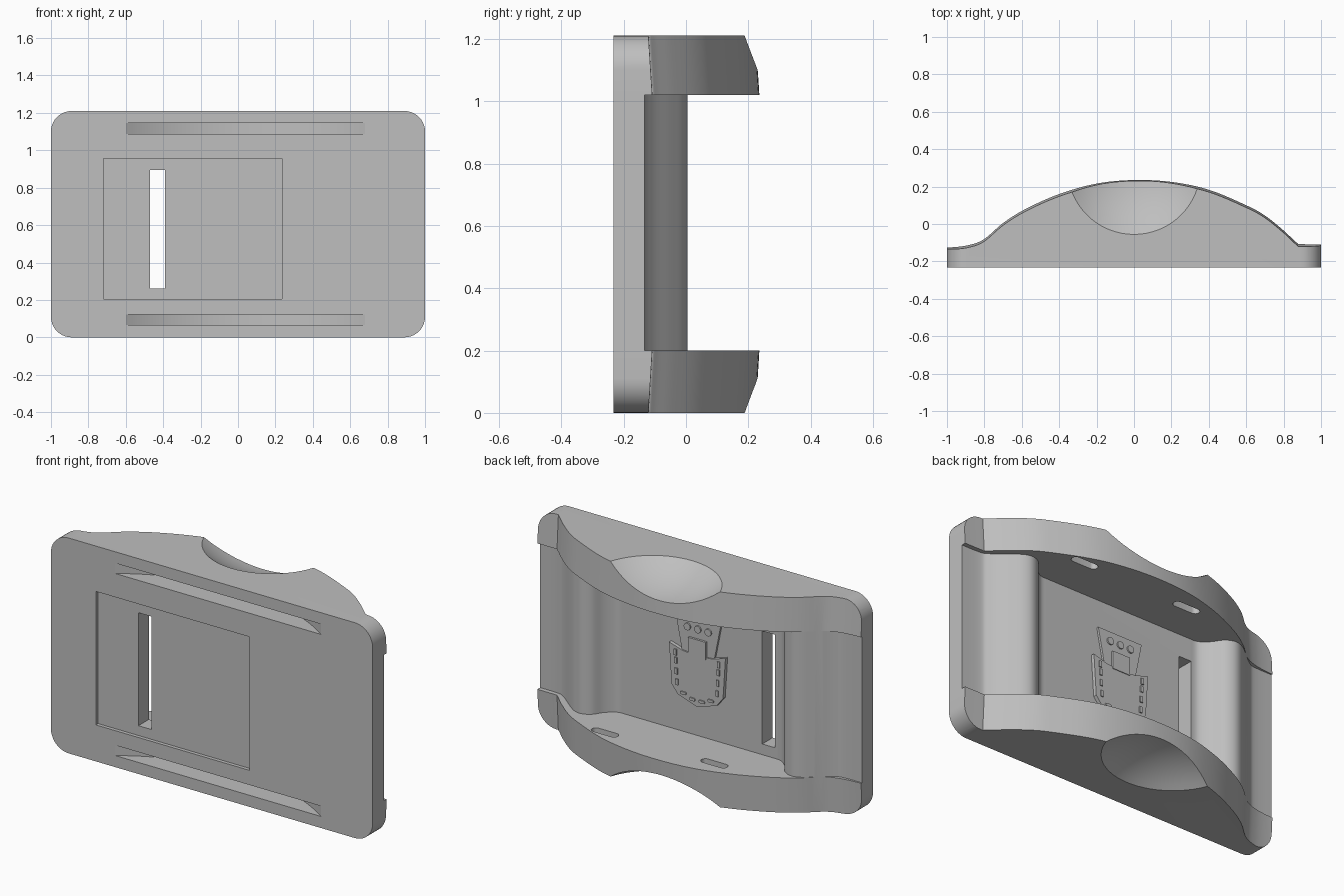
import bpy, bmesh, math
from mathutils import Vector

cube = bpy.data.objects.get("Cube")
if cube:
    bpy.data.objects.remove(cube)

grey = bpy.data.materials.new("plain grey")
grey.use_nodes = True
colour = (0.52, 0.52, 0.52, 1)
grey.diffuse_color = colour
grey.node_tree.nodes["Principled BSDF"].inputs["Base Color"].default_value = colour

HEIGHT, FRONT, FLOOR = 1.21, -0.233, -0.12
LOW, HIGH = 0.2, 1.02          # inner faces of the two flanges


def finish(name, bm):
    bmesh.ops.recalc_face_normals(bm, faces=bm.faces)
    mesh = bpy.data.meshes.new(name)
    bm.to_mesh(mesh)
    bm.free()
    mesh.materials.append(grey)
    ob = bpy.data.objects.new(name, mesh)
    bpy.context.collection.objects.link(ob)
    return ob


def add_prism(bm, pts, levels, axis, shift=None):
    """Sweep a closed outline along y or z through the given levels."""
    rings = []
    for t in levels:
        ring = []
        for a, b in pts:
            co = Vector((a, b, t)) if axis == "z" else Vector((a, t, b))
            if shift:
                co.y += shift(co)
            ring.append(bm.verts.new(co))
        rings.append(ring)
    n = len(pts)
    for r, s in zip(rings, rings[1:]):
        for i in range(n):
            bm.faces.new((r[i], r[(i + 1) % n], s[(i + 1) % n], s[i]))
    bm.faces.new(rings[0])
    bm.faces.new(rings[-1])


def prism(name, pts, levels, axis, shift=None):
    bm = bmesh.new()
    add_prism(bm, pts, levels, axis, shift)
    return finish(name, bm)


def rounded(x0, x1, v0, v1, r, steps=10):
    """Outline of a rectangle with rounded corners."""
    corners = ((x1 - r, v1 - r), (x0 + r, v1 - r), (x0 + r, v0 + r), (x1 - r, v0 + r))
    return [(cx + r * math.cos(a), cy + r * math.sin(a))
            for k, (cx, cy) in enumerate(corners)
            for a in [math.pi / 2 * (k + i / steps) for i in range(steps + 1)]]


def rect(x0, x1, v0, v1):
    return [(x0, v0), (x1, v0), (x1, v1), (x0, v1)]


def smooth_path(pts, steps=6):
    """Catmull-Rom curve through the points."""
    p = [Vector(q) for q in [pts[0]] + pts + [pts[-1]]]
    out = []
    for a, b, c, d in zip(p, p[1:], p[2:], p[3:]):
        for i in range(steps):
            t = i / steps
            out.append(tuple(0.5 * (2 * b + (c - a) * t + (2 * a - 5 * b + 4 * c - d) * t * t
                                    + (3 * b - a - 3 * c + d) * t ** 3)))
    return out + [tuple(pts[-1])]


def cut(target, tool, operation="DIFFERENCE"):
    mod = target.modifiers.new("cut", "BOOLEAN")
    mod.operation, mod.object, mod.solver = operation, tool, "EXACT"
    bpy.context.view_layer.objects.active = target
    bpy.ops.object.modifier_apply(modifier=mod.name)
    bpy.data.objects.remove(tool)


# Arched block, with a slight draft on the flanges
arch = smooth_path([(-1.1, -.125), (-.98, -.125), (-.88, -.112), (-.8, -.08), (-.7, .005),
                    (-.58, .08), (-.4, .16), (-.2, .216), (0, .235), (.2, .225), (.4, .183),
                    (.6, .1), (.7, .045), (.8, -.035), (.87, -.1), (.9, -.108), (1.1, -.108)])
body = prism("holder_body", arch + [(1.1, FRONT), (-1.1, FRONT)], (0, LOW, HIGH, HEIGHT), "z",
             lambda c: -.012 if c.y > FRONT + .05 and not LOW <= c.z <= HIGH else 0)

# Rounded plate corners
cut(body, prism("corner_tool", rounded(-1, 1, 0, HEIGHT, .11), (-.5, .5), "y"), "INTERSECT")

# Space between the flanges: flat floor with a rounded hump at each end
hump = [(-1.1, -.132), (-.9, -.132), (-.84, -.112), (-.76, -.048), (-.7, -.006), (-.65, .004),
        (-.6, -.02), (-.56, -.075), (-.51, -.115), (-.46, FLOOR)]
inner = smooth_path(hump) + smooth_path([(-x, y) for x, y in reversed(hump)])
cut(body, prism("space_tool", inner + [(1.1, .5), (-1.1, .5)], (LOW, HIGH), "z"))

# Finger scoops in both flanges
for z in (-.468, HEIGHT + .468):
    bm = bmesh.new()
    bmesh.ops.create_uvsphere(bm, u_segments=64, v_segments=48, radius=.588)
    bmesh.ops.translate(bm, verts=bm.verts, vec=(0, .30, z))
    cut(body, finish("scoop_tool", bm))

# Curved strap channels opening on the front
half, depth, mid = .64, .2, .04
radius = (half ** 2 + depth ** 2) / (2 * depth)
swing = math.asin(half / radius)
arc = [(mid + radius * math.sin(a), FRONT + depth - radius + radius * math.cos(a))
       for a in [swing * (i / 16 - 1) for i in range(33)]]
outline = [(arc[0][0], -.4)] + arc + [(arc[-1][0], -.4)]
for z in (.065, 1.088):
    cut(body, prism("channel_tool", outline, (z, z + .058), "z"))

# Small slots in the inner faces of the flanges
for x, y in ((.42, .12), (-.25, .105)):
    for levels in ((.1, .3), (.95, 1.11)):
        cut(body, prism("slot_tool", rounded(x - .08, x + .08, y - .024, y + .024, .0235, 6),
                        levels, "z"))

# Shallow front recess and the through slot
cut(body, prism("recess_tool", rect(-.72, .235, .205, .955), (-.5, FRONT + .02), "y"))
cut(body, prism("through_tool", rect(-.47, -.39, .26, .895), (-.5, .5), "y"))

# Raised pocket emblem on the floor
back = FLOOR - .01
top = FLOOR + .012
tag = prism("emblem_tag", [(-.14, .86), (.14, .86), (.1, .66), (-.1, .66)], (back, top), "y")
pocket_outline = [(-.175, .69), (-.09, .665), (0, .657), (.09, .665), (.175, .69), (.16, .46),
                  (.12, .41), (0, .37), (-.12, .41), (-.16, .46)]
pocket = prism("emblem_pocket", pocket_outline, (back, top + .008), "y")

bm = bmesh.new()
for x in (-.065, 0, .065):                      # studs
    add_prism(bm, rounded(x - .02, x + .02, .785, .825, .0199, 4), (back, top + .008), "y")
add_prism(bm, rect(-.055, .055, .65, .75), (back, top + .012), "y")
for side in (-1, 1):                            # stitches
    for z in (.48, .54, .60, .645):
        x = side * (.125 + (z - .48) * .06)
        add_prism(bm, rect(x - .008, x + .008, z - .017, z + .017), (back, top + .014), "y")
    for x, z in ((.03, .408), (.085, .428)):
        add_prism(bm, rounded(side * x - .018, side * x + .018, z - .008, z + .008, .007, 3),
                  (back, top + .014), "y")
details = finish("emblem_details", bm)

# Smooth shading with sharp edges kept
bpy.context.view_layer.update()
bpy.ops.object.select_all(action="DESELECT")
for ob in (body, tag, pocket, details):
    ob.select_set(True)
bpy.context.view_layer.objects.active = body
bpy.ops.object.shade_smooth_by_angle(angle=math.radians(30))
